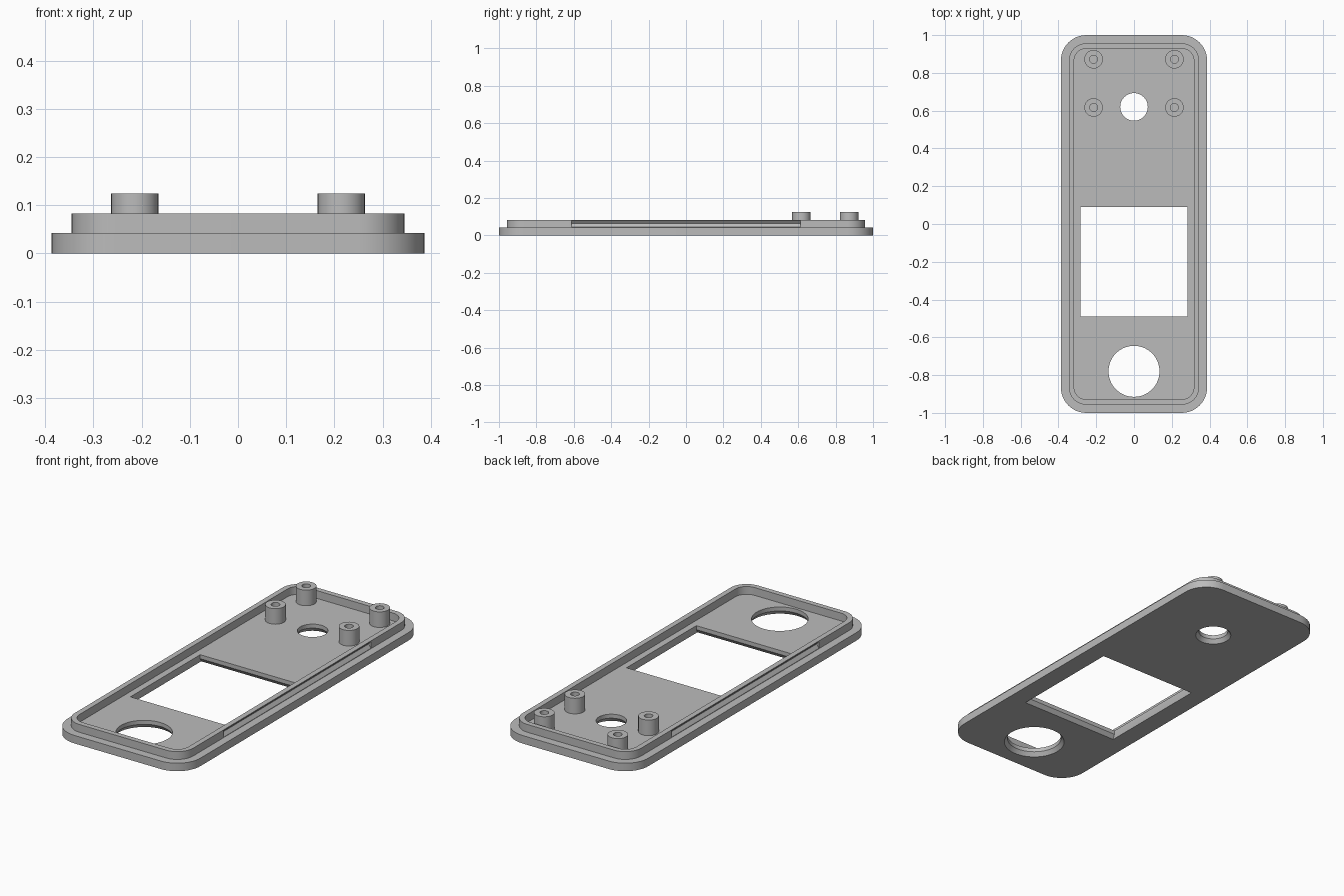
import bpy, bmesh, math

if "Cube" in bpy.data.objects:
    bpy.data.objects.remove(bpy.data.objects["Cube"])

PLATE_TOP, RIM_TOP, POST_TOP = 0.042, 0.083, 0.124

grey = bpy.data.materials.new("grey plastic")
grey.diffuse_color = (0.5, 0.5, 0.5, 1)
grey.use_nodes = True
grey.node_tree.nodes["Principled BSDF"].inputs["Base Color"].default_value = grey.diffuse_color


def circle(x, y, r, n=48):
    return [(x + r * math.cos(2 * math.pi * i / n),
             y + r * math.sin(2 * math.pi * i / n)) for i in range(n)]


def rect(x0, x1, y0, y1):
    return [(x0, y0), (x1, y0), (x1, y1), (x0, y1)]


def rounded(hx, hy, r, n=12):
    pts = []
    for k, (sx, sy) in enumerate([(1, 1), (-1, 1), (-1, -1), (1, -1)]):
        for i in range(n + 1):
            a = math.pi / 2 * (k + i / n)
            pts.append((sx * (hx - r) + r * math.cos(a),
                        sy * (hy - r) + r * math.sin(a)))
    return pts


def loft(name, sections, ring=False):
    """Skin outlines at given heights; ring joins the last one to the first."""
    bm = bmesh.new()
    loops = [[bm.verts.new((x, y, z)) for x, y in pts] for pts, z in sections]
    pairs = list(zip(loops, loops[1:]))
    if ring:
        pairs.append((loops[-1], loops[0]))
    else:
        bm.faces.new(loops[0])
        bm.faces.new(loops[-1])
    for a, b in pairs:
        for i in range(len(a)):
            j = (i + 1) % len(a)
            bm.faces.new((a[i], a[j], b[j], b[i]))
    bmesh.ops.recalc_face_normals(bm, faces=bm.faces)
    mesh = bpy.data.meshes.new(name)
    bm.to_mesh(mesh)
    bm.free()
    mesh.materials.append(grey)
    ob = bpy.data.objects.new(name, mesh)
    bpy.context.collection.objects.link(ob)
    return ob


def select(ob):
    bpy.ops.object.select_all(action='DESELECT')
    ob.select_set(True)
    bpy.context.view_layer.objects.active = ob


def cut(ob, cutter):
    mod = ob.modifiers.new("cut", 'BOOLEAN')
    mod.operation, mod.solver, mod.object = 'DIFFERENCE', 'EXACT', cutter
    select(ob)
    bpy.ops.object.modifier_apply(modifier=mod.name)
    bpy.data.objects.remove(cutter)


def smooth(ob):
    select(ob)
    bpy.ops.object.shade_smooth_by_angle(angle=math.radians(30))


# Base plate with openings flared on the underside
plate = loft("base_plate", [(rounded(0.387, 1.0, 0.135), 0),
                            (rounded(0.387, 1.0, 0.135), PLATE_TOP)])


def flared_opening(ob, outline):
    """outline(g) gives the opening grown by g; it flares below mid height."""
    cut(ob, loft("opening_cutter", [(outline(0.03), -0.02), (outline(0.0), 0.021),
                                    (outline(0.0), 0.07)]))


flared_opening(plate, lambda g: circle(0, 0.62, 0.073 + g))
flared_opening(plate, lambda g: circle(0, -0.78, 0.135 + g, 64))
flared_opening(plate, lambda g: rect(-0.283 - g * 0.3, 0.283 + g * 0.3,
                                     -0.49 - g, 0.09 + g))
smooth(plate)

# Raised rim with a V groove along each long side
outer, inner = rounded(0.345, 0.957, 0.093), rounded(0.317, 0.929, 0.065)
rim = loft("rim", [(outer, PLATE_TOP), (outer, RIM_TOP),
                   (inner, RIM_TOP), (inner, PLATE_TOP)], ring=True)
for s in (-1, 1):
    cut(rim, loft("groove_cutter",
                  [(rect(s * x, s * 0.37, -0.612, 0.612), z)
                   for x, z in ((0.346, 0.043), (0.331, 0.063), (0.346, 0.081))]))
smooth(rim)

# Four hollow screw posts
for i, (x, y) in enumerate([(sx * 0.214, y) for sx in (-1, 1) for y in (0.617, 0.872)]):
    wide, bore = circle(x, y, 0.049, 32), circle(x, y, 0.021, 32)
    smooth(loft(f"screw_post_{i + 1}", [(wide, PLATE_TOP), (wide, POST_TOP),
                                        (bore, POST_TOP), (bore, PLATE_TOP)], ring=True))
